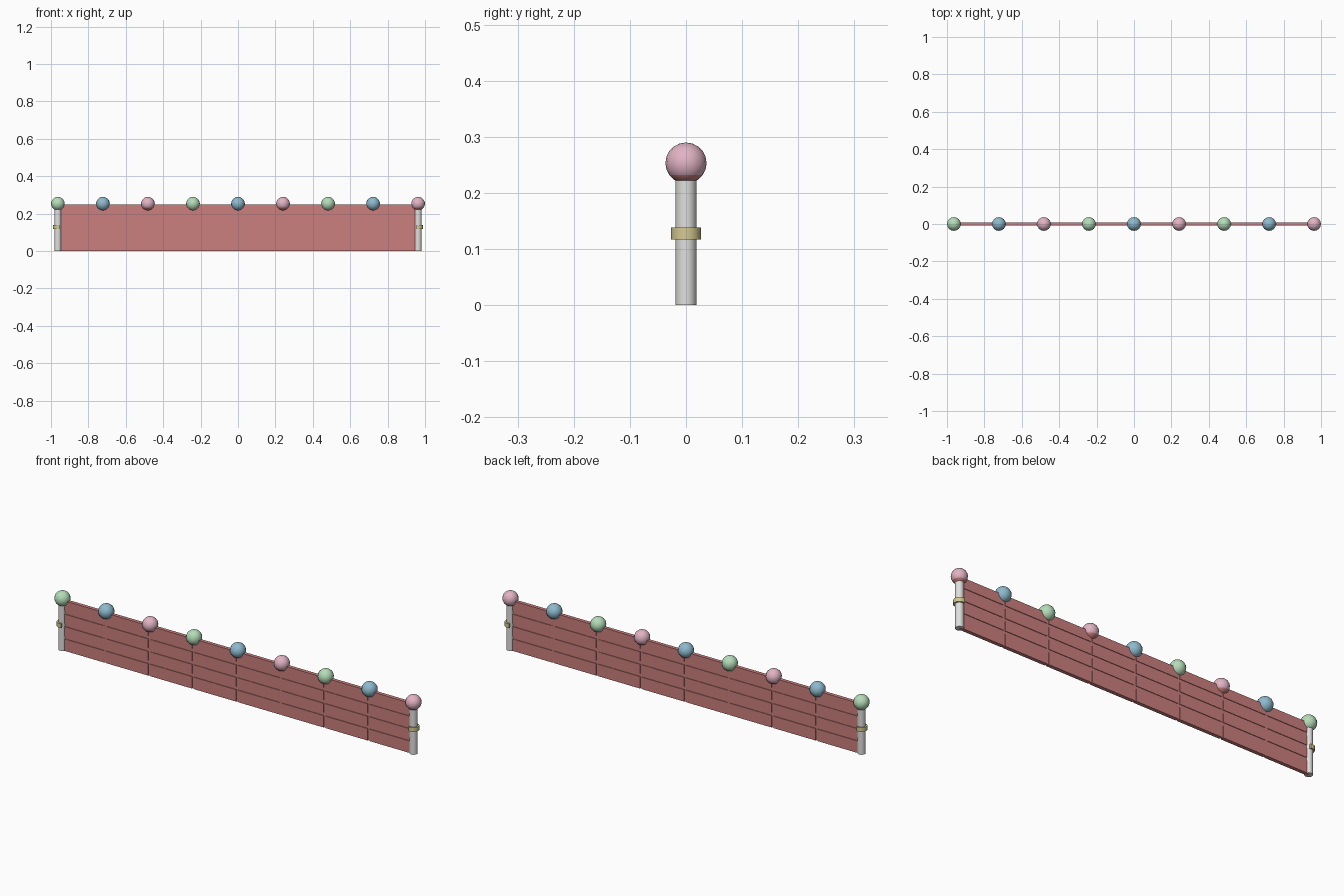
import bpy, bmesh, math

if "Cube" in bpy.data.objects:
    bpy.data.objects.remove(bpy.data.objects["Cube"])

def mat(name, c):
    m = bpy.data.materials.new(name)
    m.diffuse_color = (*c, 1)
    m.use_nodes = True
    m.node_tree.nodes["Principled BSDF"].inputs["Base Color"].default_value = m.diffuse_color
    return m

RED = mat("plank red", (0.60, 0.215, 0.21))
GREY = mat("post grey", (0.74, 0.74, 0.73))
TAN = mat("clamp tan", (0.66, 0.58, 0.29))
BALLS = [mat("ball green", (0.46, 0.72, 0.48)),
         mat("ball blue", (0.27, 0.49, 0.61)),
         mat("ball pink", (0.76, 0.45, 0.55))]

END, STEP, TOP = 0.963, 0.963 / 4, 0.248

def finish(name, bm, mats, smooth=False):
    bmesh.ops.recalc_face_normals(bm, faces=bm.faces)
    me = bpy.data.meshes.new(name)
    bm.to_mesh(me)
    bm.free()
    for m in mats:
        me.materials.append(m)
    ob = bpy.data.objects.new(name, me)
    bpy.context.collection.objects.link(ob)
    if smooth:
        bpy.ops.object.select_all(action='DESELECT')
        ob.select_set(True)
        bpy.context.view_layer.objects.active = ob
        bpy.ops.object.shade_smooth_by_angle(angle=math.radians(40))
    return ob

def add_box(bm, x0, x1, hy, z0, z1):
    for v in bmesh.ops.create_cube(bm, size=1)["verts"]:
        v.co = (x0 if v.co.x < 0 else x1, hy if v.co.y > 0 else -hy,
                z0 if v.co.z < 0 else z1)

# Recessed core showing in the grooves between planks
bm = bmesh.new()
add_box(bm, -END, END, 0.006, 0.001, TOP - 0.002)
finish("panel_core", bm, [RED])

# Planks: four rows in eight bays
bm = bmesh.new()
gz, gx = 0.008, 0.005
rows = [0, 0.067, 0.128, 0.19, TOP]
for i in range(8):
    x0 = -END + i * STEP + (gx if i else 0)
    x1 = -END + (i + 1) * STEP - (gx if i < 7 else 0)
    for r in range(4):
        z0 = rows[r] + (gz if r else 0)
        z1 = rows[r + 1] - (gz if r < 3 else 0)
        add_box(bm, x0, x1, 0.009, z0, z1)
finish("planks", bm, [RED])

# Row of coloured balls along the top; pink ones have a red underside
R = 0.0367
for i in range(9):
    bm = bmesh.new()
    bmesh.ops.create_uvsphere(bm, u_segments=16, v_segments=10, radius=R)
    if i % 3 == 2:
        for f in bm.faces:
            f.material_index = int(f.calc_center_median().z < -0.65 * R)
    bmesh.ops.translate(bm, verts=bm.verts, vec=(-END + i * STEP, 0, 0.253))
    finish(f"ball_{i + 1}", bm, [BALLS[i % 3], RED], True)

# End posts with half-round clamps on their outer sides
for s, side in ((-1, "left"), (1, "right")):
    bm = bmesh.new()
    bmesh.ops.create_cone(bm, cap_ends=True, segments=16, radius1=0.0187,
                          radius2=0.0187, depth=0.24)
    bmesh.ops.translate(bm, verts=bm.verts, vec=(s * END, 0, 0.12))
    finish(f"post_{side}", bm, [GREY], True)

    # clamp reaches a little inward so it wraps the post
    bm = bmesh.new()
    arc = [math.radians(-110 + 22 * k) for k in range(11)]
    rings = [[bm.verts.new((s * (END + 0.0265 * math.cos(a)),
                            0.0265 * math.sin(a), z)) for a in arc]
             for z in (0.117, 0.138)]
    bm.faces.new(rings[0])
    bm.faces.new(rings[1])
    for k in range(11):
        n = (k + 1) % 11
        bm.faces.new((rings[0][k], rings[0][n], rings[1][n], rings[1][k]))
    finish(f"clamp_{side}", bm, [TAN], True)
